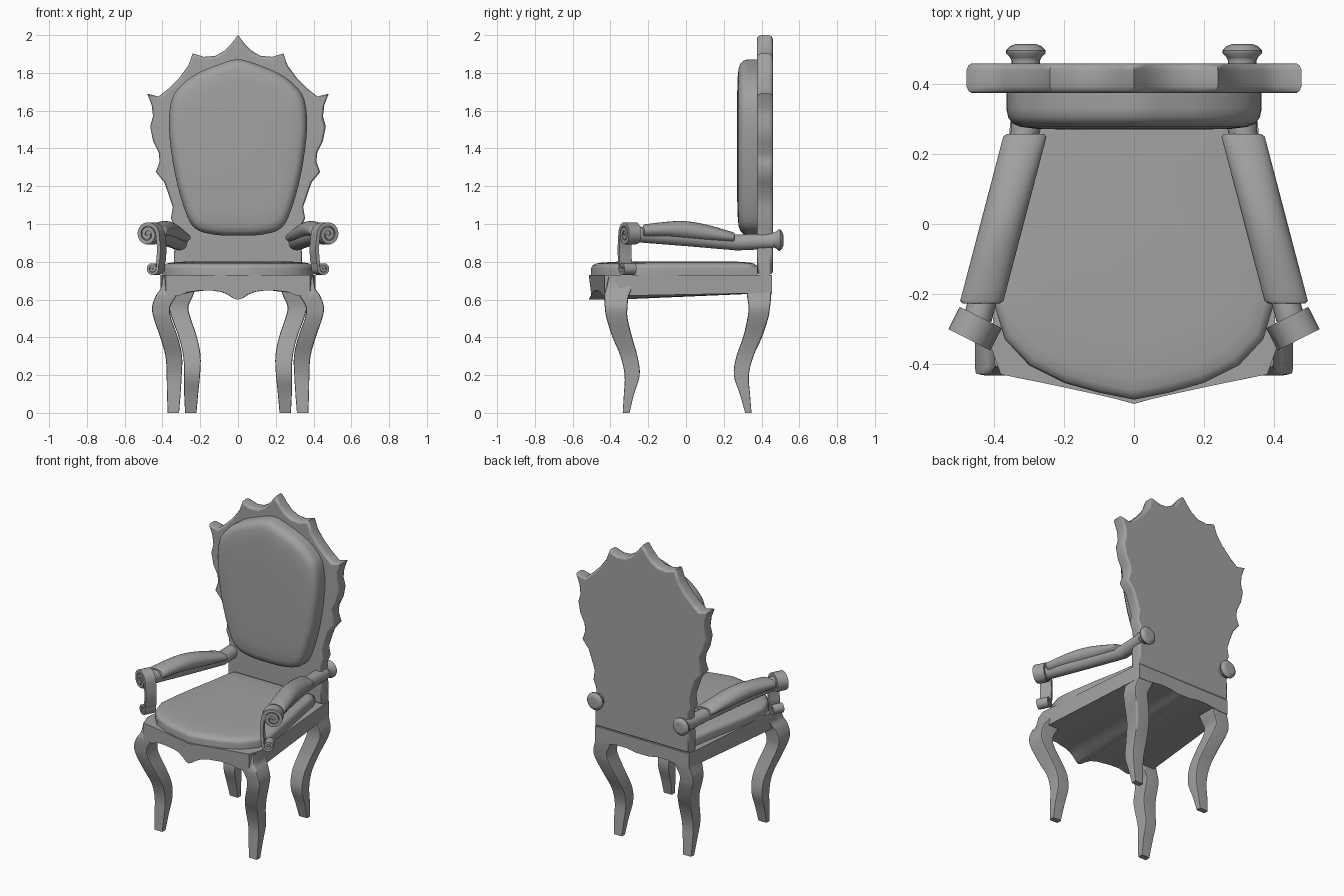
import bpy, bmesh
from math import sin, cos, pi
from mathutils import Vector

if "Cube" in bpy.data.objects:
    bpy.data.objects.remove(bpy.data.objects["Cube"])

# Dark grey finish
grey = bpy.data.materials.new("dark_grey")
grey.diffuse_color = (.36, .36, .36, 1)
grey.use_nodes = True
grey.node_tree.nodes["Principled BSDF"].inputs["Base Color"].default_value = grey.diffuse_color


def loft(name, rings, mirror=False, angle=40):
    """Skin a list of equal-length closed rings and cap both ends."""
    bm = bmesh.new()
    rows = [[bm.verts.new(p) for p in r] for r in rings]
    n = len(rows[0])
    for a, b in zip(rows, rows[1:]):
        for i in range(n):
            bm.faces.new((a[i], a[(i + 1) % n], b[(i + 1) % n], b[i]))
    bm.faces.new(rows[0][::-1])
    bm.faces.new(rows[-1])
    bmesh.ops.recalc_face_normals(bm, faces=bm.faces)
    me = bpy.data.meshes.new(name)
    bm.to_mesh(me)
    bm.free()
    me.materials.append(grey)
    ob = bpy.data.objects.new(name, me)
    bpy.context.collection.objects.link(ob)
    bpy.ops.object.select_all(action='DESELECT')
    ob.select_set(True)
    bpy.context.view_layer.objects.active = ob
    bpy.ops.object.shade_smooth_by_angle(angle=angle * pi / 180)
    if mirror:
        ob.modifiers.new("mirror", 'MIRROR')
    ob.modifiers.new("even_shading", 'WEIGHTED_NORMAL').keep_sharp = True
    return ob


def spline(pts, n=4, closed=False):
    """Catmull-Rom smoothing of a point list of any dimension."""
    out, m = [], len(pts)
    get = (lambda i: pts[i % m]) if closed else (lambda i: pts[max(0, min(m - 1, i))])
    for i in range(m if closed else m - 1):
        p = [get(i + k) for k in (-1, 0, 1, 2)]
        for s in range(n):
            t = s / n
            out.append(tuple(
                0.5 * (2 * b + (c - a) * t + (2 * a - 5 * b + 4 * c - d) * t * t
                       + (3 * b - a - 3 * c + d) * t ** 3) for a, b, c, d in zip(*p)))
    return out if closed else out + [tuple(pts[-1])]


def both(half):
    """Close a right-hand half outline whose first (and maybe last) point is on x = 0."""
    return half + [(-x, v) for x, v in half[::-1] if abs(x) > 1e-6]


def scaled(outline, cx, cv, k):
    return [(cx + (x - cx) * k, cv + (v - cv) * k) for x, v in outline]


def ellipse_xz(x, y, z, rx, rz, n=20):
    return [(x + rx * cos(2 * pi * i / n), y, z + rz * sin(2 * pi * i / n)) for i in range(n)]


# Carved back board with spiky outline
board = both([(0, 2), (.035, 1.955), (.07, 1.918), (.12, 1.89), (.18, 1.885), (.24, 1.903),
              (.262, 1.84), (.31, 1.775), (.37, 1.715), (.42, 1.675), (.48, 1.69), (.457, 1.63),
              (.45, 1.57), (.465, 1.515), (.45, 1.44), (.42, 1.38), (.415, 1.33), (.435, 1.275),
              (.39, 1.22), (.365, 1.15), (.345, 1.09), (.355, 1.03), (.335, .98), (.33, .9),
              (.34, .84), (.34, .73)])
loft("back_board", [[(x, y, z) for x, z in scaled(board, 0, 1.3, k)] for y, k in
                    ((.375, .97), (.381, .988), (.395, 1), (.44, 1), (.454, .988), (.46, .97))], angle=60)

# Back cushion
pad = spline(both([(0, 1.872), (.12, 1.838), (.22, 1.795), (.3, 1.735), (.352, 1.655), (.365, 1.5), (.335, 1.27),
                   (.28, 1.07), (.225, .975), (.12, .943), (0, .938)]), 4, True)
loft("back_cushion", [[(x, y, z) for x, z in scaled(pad, 0, 1.42, k)] for y, k in
                      ((.385, 1), (.33, 1), (.305, .985), (.288, .95), (.278, .89), (.272, .75), (.27, .4))])

# Seat cushion
seat = both([(0, -.503), (.1, -.483), (.2, -.455), (.3, -.405), (.37, -.33), (.4, -.23), (.385, -.1),
             (.36, .05), (.33, .2), (.31, .33), (.29, .38), (0, .38)])
loft("seat_cushion", [[(x, y, z) for x, y in scaled(seat, 0, 0, k)] for z, k in
                      ((.715, 1), (.765, 1), (.78, .985), (.79, .95), (.796, .88), (.801, .7), (.802, .4))])

# Seat frame: wavy apron profile carried from front to back
apron = [(0, .6), (.05, .605), (.12, .625), (.2, .64), (.3, .647), (.5, .647), (.65, .64), (.76, .62), (.93, .62)]


def frame_ring(front):
    bottom = [(-t, z) for t, z in apron[:0:-1]] + apron
    top = [(t, .73) for t, _ in bottom[::-1]]
    ring = []
    for t, z in bottom + top:
        if front:
            ring.append((t * .41, -.515 + .09 * abs(t) ** .9, z))
        else:
            ring.append((t * .34 / .93, .455, max(z, .635) if z < .7 else z))
    return ring


def side_ring():
    """Widen to the full front corner just behind the chamfer."""
    return [(x * .41 / .381, max(y + .08, -.36), z) for x, y, z in frame_ring(True)]


loft("seat_frame", [frame_ring(True), side_ring(), frame_ring(False)], angle=30)


# Cabriole legs: rows of z, x, y, half width x, half width y
def leg(name, rows):
    rings = []
    for z, x, y, hx, hy in spline(rows, 4):
        cx, cy = hx * .72, hy * .72
        quarter = [(hx, cy), (hx * .95, hy * .95), (cx, hy)]
        ring = quarter + [(-a, b) for a, b in quarter[::-1]]
        ring += [(-a, -b) for a, b in quarter] + [(a, -b) for a, b in quarter[::-1]]
        rings.append([(x + a, y + b, z) for a, b in ring])
    loft(name, rings, True, 60)


leg("front_leg", [(0, .342, -.317, .03, .018), (.1, .34, -.302, .036, .027), (.2, .338, -.285, .04, .04),
                  (.3, .34, -.302, .044, .045), (.4, .365, -.337, .047, .052), (.5, .4, -.365, .046, .056),
                  (.56, .407, -.37, .048, .06), (.62, .38, -.368, .055, .065), (.66, .352, -.355, .058, .068),
                  (.72, .345, -.35, .055, .06)])
leg("back_leg", [(0, .25, .33, .03, .017), (.1, .248, .312, .037, .027), (.2, .243, .293, .042, .04),
                 (.3, .244, .312, .046, .045), (.4, .265, .352, .048, .05), (.5, .3, .38, .05, .055),
                 (.56, .313, .388, .05, .057), (.62, .293, .387, .055, .064), (.67, .28, .385, .055, .068),
                 (.72, .28, .385, .055, .068)])

# Arm rail and rounded arm pad
loft("arm_rail", [ellipse_xz(x, y, z, .042, .042) for x, y, z in
                  ((.45, -.28, .947), (.375, 0, .925), (.31, .27, .902), (.31, .46, .91))], True)
arm = spline([(-.22, .963, .035), (-.1, .969, .043), (0, .966, .049), (.12, .95, .044), (.25, .928, .028)], 3)
arm = [(y, z, h, 1) for y, z, h in arm]
arm = [(-.228,) + arm[0][1:3] + (.85,)] + arm + [(.258,) + arm[-1][1:3] + (.85,)]
loft("arm_pad", [ellipse_xz(.378 - .262 * y, y, z, .062 * k, h * k, 24) for y, z, h, k in arm], True)

# Turned knobs behind the back board
loft("arm_knob", [ellipse_xz(.31, y, .915, r, r, 24) for y, r in
                  ((.44, .042), (.467, .04), (.477, .045), (.488, .056), (.497, .057), (.509, .045), (.515, .03))], True)

# Scrolled arm support: a flat strap coiled at both ends
out, axis = Vector((.89, .45, 0)), Vector((.45, -.89, 0))
origin = Vector((.464, -.295, 0))
path = []
for i in range(49):
    a, r = pi - 4 * pi * (1 - i / 48), .01 + .05 * i / 48
    path.append((r * cos(a), .945 + r * sin(a)))
path += spline([(-.064, .91), (-.068, .865), (-.064, .815), (-.061, .785)], 4)
for i in range(33):
    a, r = pi + 3 * pi * i / 32, .032 - .024 * i / 32
    path.append((-.028 + r * cos(a), .765 + r * sin(a)))


def place(u, z, w):
    return origin + out * u + axis * w + Vector((0, 0, z))


rings = []
for i, (u, z) in enumerate(path):
    (u0, z0), (u1, z1) = path[max(i - 1, 0)], path[min(i + 1, len(path) - 1)]
    d = Vector((u1 - u0, z1 - z0)).normalized() * (.01 if i < 60 else .007)
    rings.append([place(u - s * d.y, z + s * d.x, w) for s, w in ((1, -.036), (1, .036), (-1, .036), (-1, -.036))])
loft("arm_scroll", rings, True)

# Recessed discs filling the coils
for name, u, z, r in (("upper_scroll_core", 0, .945, .054), ("lower_scroll_core", -.028, .765, .026)):
    loft(name, [[place(u + r * cos(k * pi / 12), z + r * sin(k * pi / 12), w) for k in range(24)]
                for w in (-.028, .028)], True)
